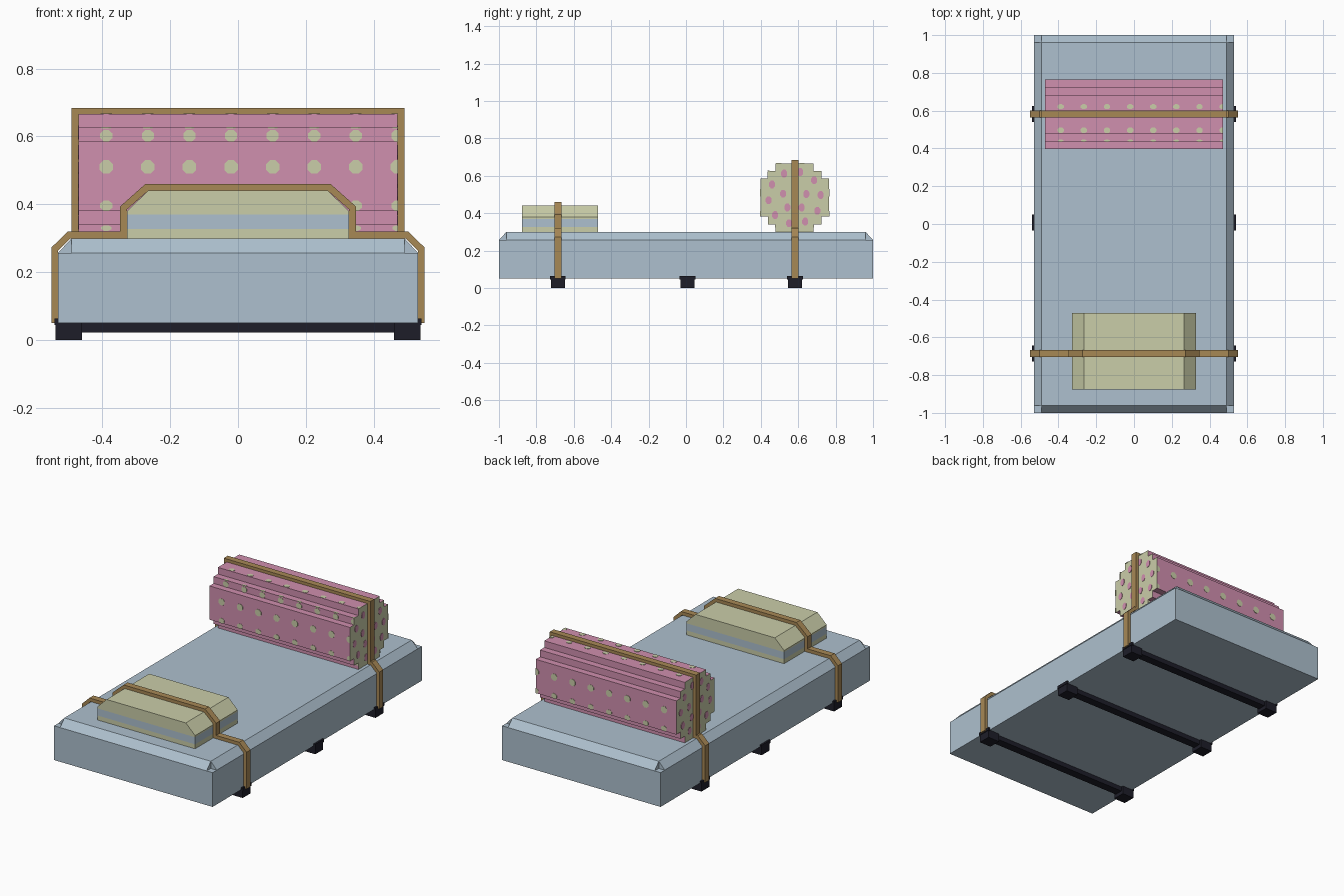
import bpy, bmesh, math
from mathutils import Vector, Matrix

cube = bpy.data.objects.get("Cube")
if cube:
    bpy.data.objects.remove(cube, do_unlink=True)


def material(name, *rgb):
    m = bpy.data.materials.new(name)
    m.use_nodes = True
    col = [(v / 255) ** 2.2 for v in rgb] + [1]
    m.diffuse_color = col
    m.node_tree.nodes["Principled BSDF"].inputs["Base Color"].default_value = col
    return m


BLUE = material("pale blue", 172, 191, 205)
PINK = material("rose pink", 207, 142, 173)
CREAM = material("khaki cream", 201, 204, 167)
STRAP = material("strap brown", 166, 135, 86)
BLACK = material("dark frame", 35, 35, 45)


def finish(name, bm, *mats):
    bmesh.ops.recalc_face_normals(bm, faces=bm.faces)
    me = bpy.data.meshes.new(name)
    bm.to_mesh(me)
    bm.free()
    for m in mats:
        me.materials.append(m)
    ob = bpy.data.objects.new(name, me)
    bpy.context.collection.objects.link(ob)
    return ob


def add_prism(bm, profile, axis, lo, hi):
    """Extrude a profile of (side, z) points along x or y."""
    def at(p, t):
        return (t, p[0], p[1]) if axis == "x" else (p[0], t, p[1])
    face = bm.faces.new([bm.verts.new(at(p, lo)) for p in profile])
    ext = bmesh.ops.extrude_face_region(bm, geom=[face])["geom"]
    shift = Vector((hi - lo, 0, 0) if axis == "x" else (0, hi - lo, 0))
    bmesh.ops.translate(bm, vec=shift, verts=[g for g in ext if isinstance(g, bmesh.types.BMVert)])


def add_box(bm, x0, x1, y0, y1, z0, z1):
    add_prism(bm, [(x0, z0), (x1, z0), (x1, z1), (x0, z1)], "y", y0, y1)


def mirrored(half):
    return half + [(-s, z) for s, z in reversed(half)]


# Mattress: block with bevel strips that leave notched corners
bm = bmesh.new()
add_box(bm, -.53, .53, -1, 1, .05, .257)
add_prism(bm, mirrored([(-1, .257), (-.96, .3)]), "x", -.49, .49)
add_prism(bm, mirrored([(-.53, .257), (-.49, .3)]), "y", -.96, .96)
finish("mattress", bm, BLUE)

# Pillow with a blue stripe around its sides
bm = bmesh.new()
add_prism(bm, mirrored([(-.327, .3), (-.327, .38), (-.265, .44)]), "y", -.877, -.47)
for z in (.327, .37):
    bmesh.ops.bisect_plane(bm, geom=bm.verts[:] + bm.edges[:] + bm.faces[:],
                           plane_co=(0, 0, z), plane_no=(0, 0, 1))
for f in bm.faces:
    f.material_index = int(.33 < f.calc_center_median().z < .368 and abs(f.normal.z) < .5)
    zs = [v.co.z for v in f.verts]
    if max(zs) - min(zs) > .06 or max(zs) == min(zs):
        f.material_index = 0
finish("pillow", bm, CREAM, BLUE)

# Blanket roll: stepped round section, cream ends
CY, CZ = .581, .483
STEPS = [(.183, .102), (.143, .143), (.102, .183)]
half = []
for i, (w, h) in enumerate(STEPS):
    if i:
        half.append((-w, STEPS[i - 1][1]))
    half.append((-w, h))
upper = mirrored(half)
section = upper + [(s, -h) for s, h in reversed(upper)]
bm = bmesh.new()
add_prism(bm, [(CY + s, CZ + h) for s, h in section], "x", -.47, .47)
bm.normal_update()
for f in bm.faces:
    f.material_index = int(abs(f.normal.x) > .5)
finish("blanket_roll", bm, PINK, CREAM)


# Dots on the roll, as thin octagonal plates clipped to its length
def add_dot(bm, centre, normal, width, height):
    rot = Vector(normal).to_track_quat("Z", "Y").to_matrix().to_4x4()
    turn = Matrix.Rotation(math.pi / 8, 4, "Z")
    scale = Matrix.Diagonal((width, height, 1, 1))
    made = bmesh.ops.create_cone(bm, cap_ends=True, segments=8, radius1=.54, radius2=.54, depth=.004,
                                 matrix=Matrix.Translation(centre) @ rot @ scale @ turn)
    for v in made["verts"]:
        v.co.x = max(-.472, min(.472, v.co.x))


bm = bmesh.new()
for i in range(8):
    x = -.388 + .1225 * i
    for side in (-1, 1):
        out = (0, side, 0)
        add_dot(bm, (x, CY + side * .183, .51), out, .04, .04)
        add_dot(bm, (x, CY + side * .183, .396), out, .036, .03)
        add_dot(bm, (x, CY + side * .102, .33), out, .03, .016)
    add_dot(bm, (x, CY - .143, .602), (0, -1, 0), .036, .034)
    for y, h in ((.621, .026), (.496, .03)):
        add_dot(bm, (x, y, CZ + .183), (0, 0, 1), .034, h)
    add_dot(bm, (x, CY - .14, CZ + .143), (0, 0, 1), .03, .012)
finish("roll_dots", bm, CREAM)

# Pink flecks on the roll ends
bm = bmesh.new()
for side in (-1, 1):
    for count, radius, phase in ((5, .065, .3), (10, .14, .1)):
        for i in range(count):
            a = phase + i * math.tau / count
            add_dot(bm, (side * .47, CY + radius * math.cos(a), CZ + radius * math.sin(a)),
                    (side, 0, 0), .032, .042)
finish("roll_end_flecks", bm, PINK)


# Straps: ribbons offset outward from the path they wrap
def strap(name, half, y, thick=.02, width=.038):
    path = [Vector(p) for p in mirrored(half)]
    normals = []
    for a, b in zip(path, path[1:]):
        d = (b - a).normalized()
        normals.append(Vector((-d.y, d.x)))
    outer = []
    for i, p in enumerate(path):
        n0, n1 = normals[max(i - 1, 0)], normals[min(i, len(normals) - 1)]
        outer.append(p + (n0 + n1) * thick / (1 + n0.dot(n1)))
    bm = bmesh.new()
    add_prism(bm, [tuple(p) for p in path + outer[::-1]], "y", y - width / 2, y + width / 2)
    finish(name, bm, STRAP)


FRONT, BACK = -.685, .583
lower = [(-.53, .05), (-.53, .264), (-.493, .3)]
strap("pillow_strap", lower + [(-.327, .3), (-.327, .385), (-.265, .44)], FRONT)
strap("roll_strap", lower + [(-.47, .3), (-.47, .664)], BACK)

# Crossbars with block feet and small side lips
for name, y in (("front", FRONT), ("middle", .008), ("back", BACK)):
    bm = bmesh.new()
    add_box(bm, -.47, .47, y - .025, y + .025, .022, .051)
    for s in (-1, 1):
        x0, x1 = sorted((s * .46, s * .538))
        add_box(bm, x0, x1, y - .038, y + .038, 0, .052)
        x0, x1 = sorted((s * .528, s * .541))
        add_box(bm, x0, x1, y - .042, y + .042, .045, .063)
    finish(name + "_crossbar_and_feet", bm, BLACK)
